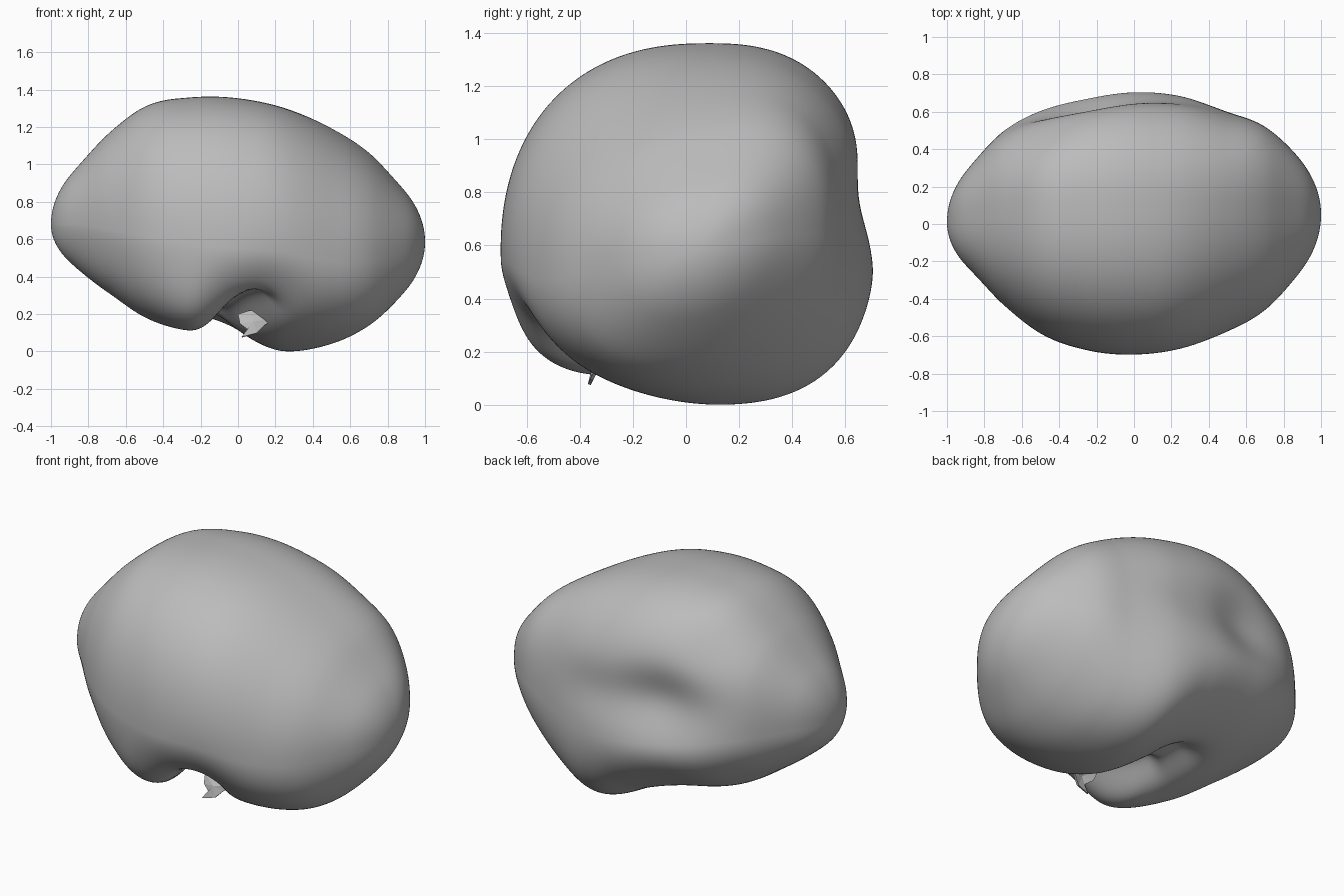
import bpy, bmesh, math
from mathutils import Vector

if "Cube" in bpy.data.objects:
    bpy.data.objects.remove(bpy.data.objects["Cube"])

grey = bpy.data.materials.new("plain grey")
grey.diffuse_color = (0.5, 0.5, 0.5, 1)
grey.use_nodes = True
grey.node_tree.nodes["Principled BSDF"].inputs["Base Color"].default_value = grey.diffuse_color

# Outline readings at stations along the length
XS = [-0.9, -0.7, -0.5, -0.25, 0, 0.25, 0.5, 0.7, 0.9]
TOP = [0.94, 1.16, 1.31, 1.36, 1.355, 1.30, 1.18, 1.04, 0.83]
BOTTOM = [0.48, 0.32, 0.185, 0.10, 0.08, 0.0, 0.035, 0.14, 0.33]
BACK = [0.28, 0.50, 0.62, 0.685, 0.71, 0.685, 0.60, 0.52, 0.33]
FRONT = [-0.22, -0.43, -0.585, -0.675, -0.70, -0.67, -0.575, -0.46, -0.24]
MID_Z = [0.68, 0.65, 0.61, 0.57, 0.55, 0.54, 0.54, 0.56, 0.58]
MID_Y = [0.01, 0.02, 0.03, 0.03, 0.03, 0.03, 0.03, 0.04, 0.05]
LOW_Y = [-0.08, -0.14, -0.2, -0.25, 0.0, 0.15, 0.13, 0.06, 0.03]


def smooth(vals, x):
    """Cubic Hermite interpolation through the stations, level at the ends."""
    x = max(XS[0], min(XS[-1], x))
    i = max(k for k in range(len(XS) - 1) if XS[k] <= x)

    def slope(k):
        if k in (0, len(XS) - 1):
            return 0
        return (vals[k + 1] - vals[k - 1]) / (XS[k + 1] - XS[k - 1])
    h = XS[i + 1] - XS[i]
    t = (x - XS[i]) / h
    return ((2*t**3 - 3*t*t + 1) * vals[i] + (t**3 - 2*t*t + t) * h * slope(i)
            + (3*t*t - 2*t**3) * vals[i + 1] + (t**3 - t*t) * h * slope(i + 1))


def ratio(vals, mid):
    """Half-size relative to a round end, so the tips close smoothly."""
    return [abs(v - m) / math.sqrt(1 - x * x) for v, m, x in zip(vals, mid, XS)]


R_TOP, R_BOT = ratio(TOP, MID_Z), ratio(BOTTOM, MID_Z)
R_BACK, R_FRONT = ratio(BACK, MID_Y), ratio(FRONT, MID_Y)


def body_point(d):
    x = max(-1, min(1, d.x))
    w = math.sqrt(1 - x * x)
    a = math.atan2(d.z, d.y)
    c, s = math.cos(a), math.sin(a)
    # squareness differs between the four quarters of a section
    if s > 0:
        n = 2.45
    else:
        n = 2.25 - 0.35 * x if c > 0 else 1.93 + 0.25 * x
    r = (abs(c)**n + abs(s)**n) ** (-1 / n) * w
    hy = smooth(R_BACK if c > 0 else R_FRONT, x)
    hz = smooth(R_TOP if s > 0 else R_BOT, x)
    lean = 0.06 if s > 0 else smooth(LOW_Y, x) - smooth(MID_Y, x)
    y = smooth(MID_Y, x) + hy * r * c + lean * s * s * w
    z = smooth(MID_Z, x) + hz * r * s
    # the right end is tilted, higher at the back
    t = max(0, min(1, (x - 0.1) / 0.7))
    return Vector((x, y, z + 0.16 * t * t * (3 - 2 * t) * y))


def segment_distance(p, a, b):
    ab = b - a
    t = max(0, min(1, (p - a).dot(ab) / ab.length_squared))
    return (p - a - ab * t).length


def blob(p, centre, size):
    """Soft falloff around a centre."""
    return math.exp(-sum(((p[i] - centre[i]) / size[i]) ** 2 for i in range(3)))


def dent(p):
    # cleft under the front, running back beneath the body
    g = segment_distance(p, Vector((0.08, -0.54, 0.15)), Vector((-0.13, -0.10, 0.08)))
    b = segment_distance(p, Vector((-0.13, -0.10, 0.08)), Vector((-0.17, 0.12, 0.09)))
    k = (0.16 * math.exp(-(g / 0.12) ** 2)) ** 4 + (0.11 * math.exp(-(b / 0.15) ** 2)) ** 4
    q = p + Vector((0.03, 0.2, 0.97)) * k ** 0.25
    # soft hollow above the cleft
    q += Vector((0, 0.8, 0.3)) * 0.04 * blob(p, (0.18, -0.62, 0.30), (0.2, 0.2, 0.2))
    # hollow in the back, with a faint valley climbing to the left
    q += Vector((0.25, -0.95, 0)) * 0.10 * blob(p, (-0.28, 0.67, 0.80), (0.30, 0.3, 0.19))
    q += Vector((0.05, -0.95, 0)) * 0.03 * blob(p, (0.15, 0.68, 0.78), (0.25, 0.3, 0.16))
    q += Vector((0.4, -0.6, -0.6)) * 0.03 * blob(p, (-0.48, 0.45, 1.12), (0.18, 0.25, 0.2))
    return q


# Main lump
bm = bmesh.new()
bmesh.ops.create_icosphere(bm, subdivisions=7, radius=1)
for v in bm.verts:
    v.co = dent(body_point(v.co.normalized()))
low = min(v.co.z for v in bm.verts)
for v in bm.verts:
    v.co.z -= low
for f in bm.faces:
    f.smooth = True
me = bpy.data.meshes.new("body")
bm.to_mesh(me)
bm.free()
me.materials.append(grey)
body = bpy.data.objects.new("body", me)
bpy.context.collection.objects.link(body)

# Torn flake hanging in the cleft
flake = [(0.0, 0.20), (0.06, 0.22), (0.12, 0.22), (0.20, 0.18), (0.14, 0.14),
         (0.10, 0.10), (0.02, 0.08), (0.05, 0.12), (0.01, 0.15)]
bm = bmesh.new()
ring = [bm.verts.new((x, -0.36 + 0.5 * (z - 0.1), z - low)) for x, z in flake]
hub = bm.verts.new((0.08, -0.35, 0.16 - low))
for i, v in enumerate(ring):
    bm.faces.new((hub, ring[i - 1], v))
bmesh.ops.recalc_face_normals(bm, faces=bm.faces)
me = bpy.data.meshes.new("torn_flake")
bm.to_mesh(me)
bm.free()
me.materials.append(grey)
obj = bpy.data.objects.new("torn_flake", me)
bpy.context.collection.objects.link(obj)
mod = obj.modifiers.new("thickness", 'SOLIDIFY')
mod.thickness = 0.012
